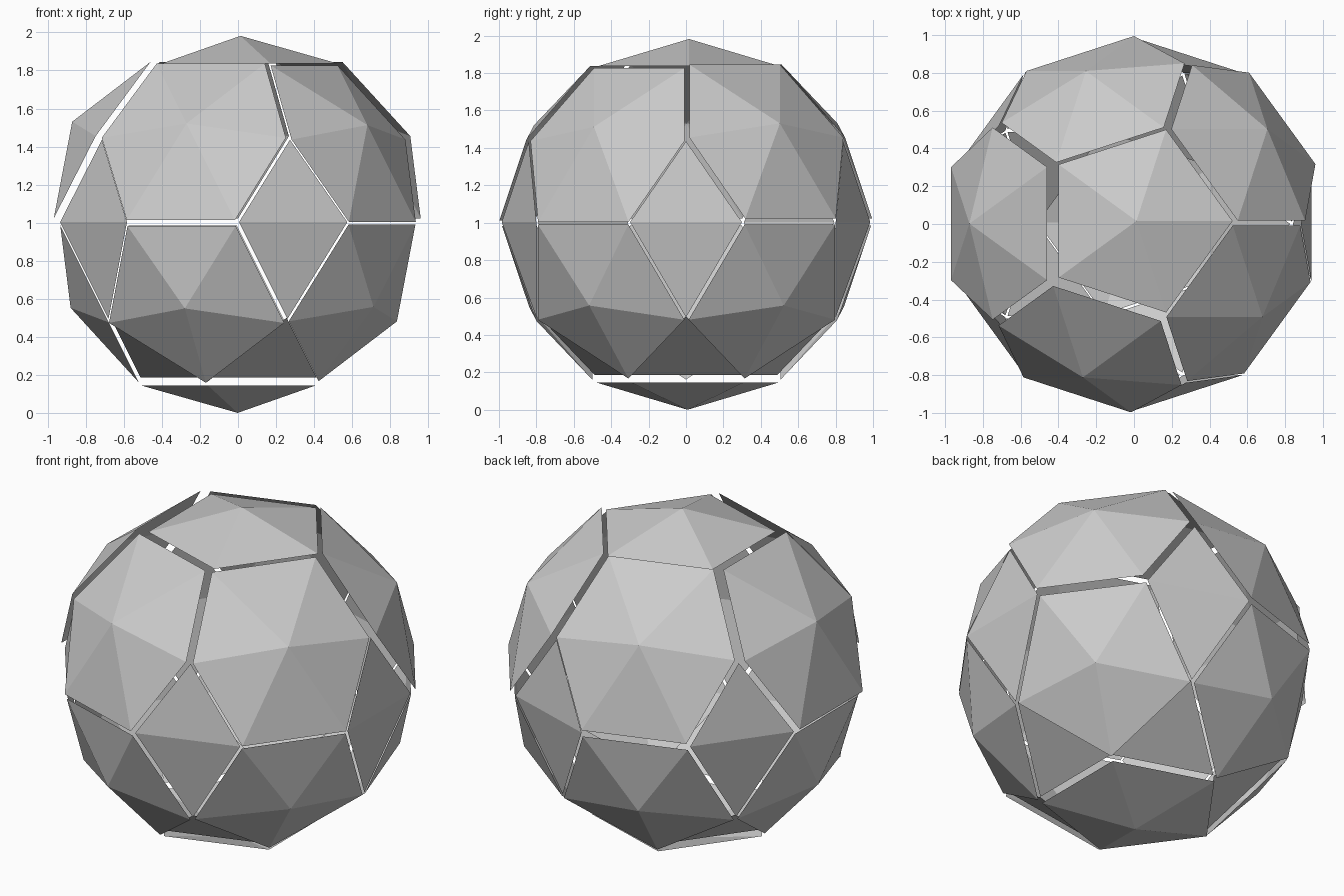
import bpy, bmesh, math
from mathutils import Vector

cube = bpy.data.objects.get("Cube")
if cube:
    bpy.data.objects.remove(cube, do_unlink=True)

RADIUS = 0.968
CENTRE = Vector((0, 0, 1))

grey = bpy.data.materials.new("plain_grey")
grey.use_nodes = True
tone = (0.6, 0.6, 0.6, 1)
grey.diffuse_color = tone
grey.node_tree.nodes["Principled BSDF"].inputs["Base Color"].default_value = tone

# The faceted ball that all panels are cut from
ball = bmesh.new()
bmesh.ops.create_icosphere(ball, subdivisions=2, radius=RADIUS)
free_faces = set(ball.faces)


def direction(degrees, height):
    """Unit direction from a compass angle and a height."""
    a, r = math.radians(degrees), math.sqrt(max(0, 1 - height * height))
    return Vector((r * math.cos(a), r * math.sin(a), height))


def add_panel(name, faces, offset):
    """Copy some faces of the ball into a loose thin panel."""
    shift = CENTRE + Vector(offset)
    corners = list({v for f in faces for v in f.verts})
    index = {v: i for i, v in enumerate(corners)}
    mesh = bpy.data.meshes.new(name)
    mesh.from_pydata([v.co + shift for v in corners], [],
                     [[index[v] for v in f.verts] for f in faces])
    mesh.materials.append(grey)
    bpy.context.collection.objects.link(bpy.data.objects.new(name, mesh))
    free_faces.difference_update(faces)


def add_fan(name, way, offset):
    """Panel of all triangles around the corner nearest a direction."""
    hub = max(ball.verts, key=lambda v: v.co.dot(way))
    add_panel(name, list(hub.link_faces), offset)


def add_nearest(name, way, offset, count):
    """Panel of the unused triangles nearest a direction."""
    faces = sorted(free_faces, key=lambda f: -f.calc_center_median().dot(way))
    add_panel(name, faces[:count], offset)


# Top and bottom caps
add_fan("top_cap", direction(0, 1), (0.013, 0.016, 0.014))
add_fan("bottom_cap", direction(0, -1), (-0.002, 0.008, -0.032))

# Rings of six-sided and five-sided panels, counter-clockwise from the left back
hexagons = [(0.04, 0.018, 0.022), (0, 0.027, 0.022), (-0.048, 0.002, 0.022),
            (-0.016, -0.029, 0.013), (0.014, -0.008, 0.004)]
pentagons = [(0.012, 0.014, -0.01), (-0.006, 0.022, -0.015), (-0.014, 0, -0.015),
             (-0.012, -0.015, -0.018), (0.012, -0.009, -0.01)]
for i in range(5):
    add_fan(f"upper_hexagon_{i + 1}", direction(36 + 72 * i, 0.53), hexagons[i])
    add_fan(f"lower_pentagon_{i + 1}", direction(36 + 72 * i, -0.45), pentagons[i])

# Diamonds around the waist and triangles around the bottom cap
for i in range(5):
    out = direction(72 * i, 0)
    lift = Vector((0, 0, 0.003))
    add_nearest(f"waist_diamond_{i + 1}", out, out * 0.018 + lift, 2)
    add_nearest(f"lower_triangle_{i + 1}", direction(72 * i, -0.8),
                out * 0.004 + lift * 3, 1)

ball.free()
